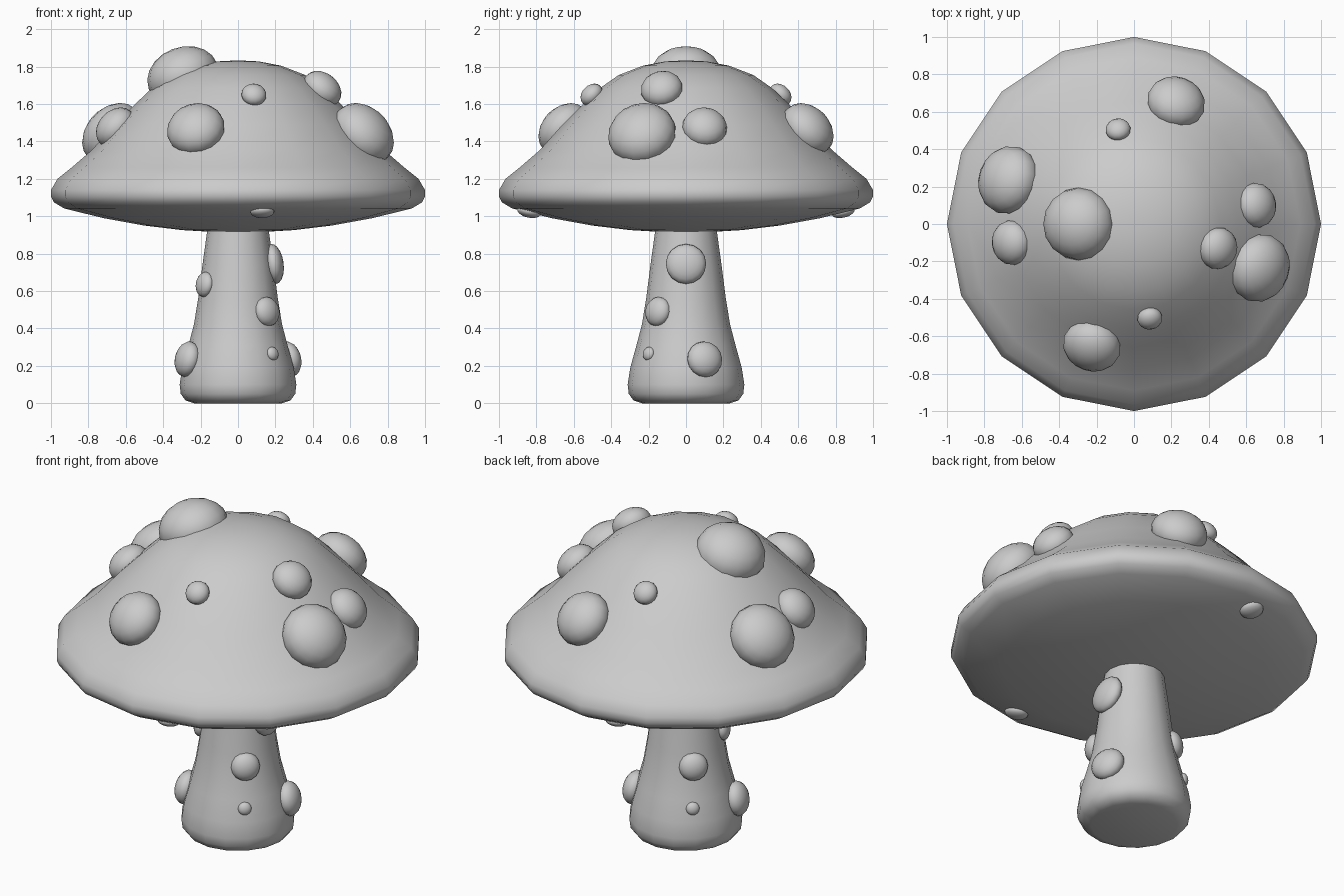
import bpy, bmesh
from math import cos, sin, pi, radians, atan2
from mathutils import Vector, Matrix

if "Cube" in bpy.data.objects:
    bpy.data.objects.remove(bpy.data.objects["Cube"])

def finish(bm, name):
    bmesh.ops.recalc_face_normals(bm, faces=bm.faces)
    me = bpy.data.meshes.new(name)
    bm.to_mesh(me)
    bm.free()
    ob = bpy.data.objects.new(name, me)
    bpy.context.collection.objects.link(ob)
    bpy.ops.object.select_all(action='DESELECT')
    ob.select_set(True)
    bpy.context.view_layer.objects.active = ob
    bpy.ops.object.shade_smooth_by_angle(angle=radians(60))
    return ob

def revolve(name, profile, n=16):
    """Turn an (r, z) profile, bottom to top, around z; both ends are closed."""
    bm = bmesh.new()
    rings = [[bm.verts.new((r * cos(2*pi*i/n), r * sin(2*pi*i/n), z))
              for i in range(n)] for r, z in profile]
    for a, b in zip(rings, rings[1:]):
        for i in range(n):
            j = (i + 1) % n
            bm.faces.new((a[i], a[j], b[j], b[i]))
    bm.faces.new(rings[0][::-1])
    bm.faces.new(rings[-1])
    return finish(bm, name)

def spot(name, centre, r, elevation, flat):
    """Flattened ball whose short axis points outward at the given elevation."""
    az, el = atan2(centre[1], centre[0]), radians(elevation)
    normal = Vector((cos(az)*cos(el), sin(az)*cos(el), sin(el)))
    rot = normal.to_track_quat('Z', 'Y').to_matrix().to_4x4()
    bm = bmesh.new()
    mat = Matrix.Translation(centre) @ rot @ Matrix.Diagonal((r, r, r*flat, 1))
    bmesh.ops.create_uvsphere(bm, u_segments=16, v_segments=10, radius=1, matrix=mat)
    return finish(bm, name)

# Stem with a rounded, flared foot
revolve("stem", [(0.235, 0), (0.28, 0.015), (0.306, 0.05), (0.312, 0.1),
                 (0.298, 0.19), (0.265, 0.31), (0.236, 0.42), (0.213, 0.56),
                 (0.19, 0.74), (0.165, 0.92), (0.16, 0.97)])

# Cap: shallow bowl underside, rolled rim, bell-shaped top
revolve("cap", [(0.1, 0.914), (0.3, 0.926), (0.5, 0.95), (0.72, 0.99),
                (0.93, 1.042), (0.985, 1.075), (1.0, 1.105), (1.0, 1.14),
                (0.965, 1.2), (0.89, 1.26), (0.78, 1.355), (0.66, 1.49),
                (0.56, 1.59), (0.46, 1.685), (0.36, 1.755), (0.23, 1.805),
                (0.11, 1.828), (0.03, 1.832)])

# Spots that repeat on the opposite side: centre, radius, elevation, flatness
paired = [
    ("cap_spot_large", (0.67, -0.235, 1.44), 0.185, 42, 0.75),
    ("cap_spot_side", (0.655, 0.1, 1.475), 0.12, 43, 0.75),
    ("cap_spot_front", (-0.225, -0.65, 1.465), 0.157, 43, 0.75),
    ("cap_spot_small", (0.085, -0.505, 1.65), 0.067, 45, 0.75),
    ("cap_spot_under", (0.13, -0.84, 1.025), 0.065, -77, 0.5),
    ("stem_spot_middle", (0.155, -0.15, 0.49), 0.08, 10, 0.65),
    ("stem_spot_tiny", (0.185, -0.2, 0.265), 0.037, 12, 0.65),
    ("stem_spot_low", (0.27, 0.1, 0.235), 0.097, 12, 0.65),
]
for name, (x, y, z), r, el, flat in paired:
    for k, s in (("a", 1), ("b", -1)):
        spot(f"{name}_{k}", (s*x, s*y, z), r, el, flat)

# Single spots
spot("cap_spot_crown", (-0.295, 0, 1.75), 0.195, 69, 0.79)
spot("cap_spot_upper", (0.45, -0.13, 1.68), 0.113, 50, 0.75)
spot("stem_spot_high", (0.19, 0, 0.745), 0.108, 8, 0.5)
spot("stem_spot_left", (-0.178, -0.095, 0.635), 0.068, 8, 0.6)
